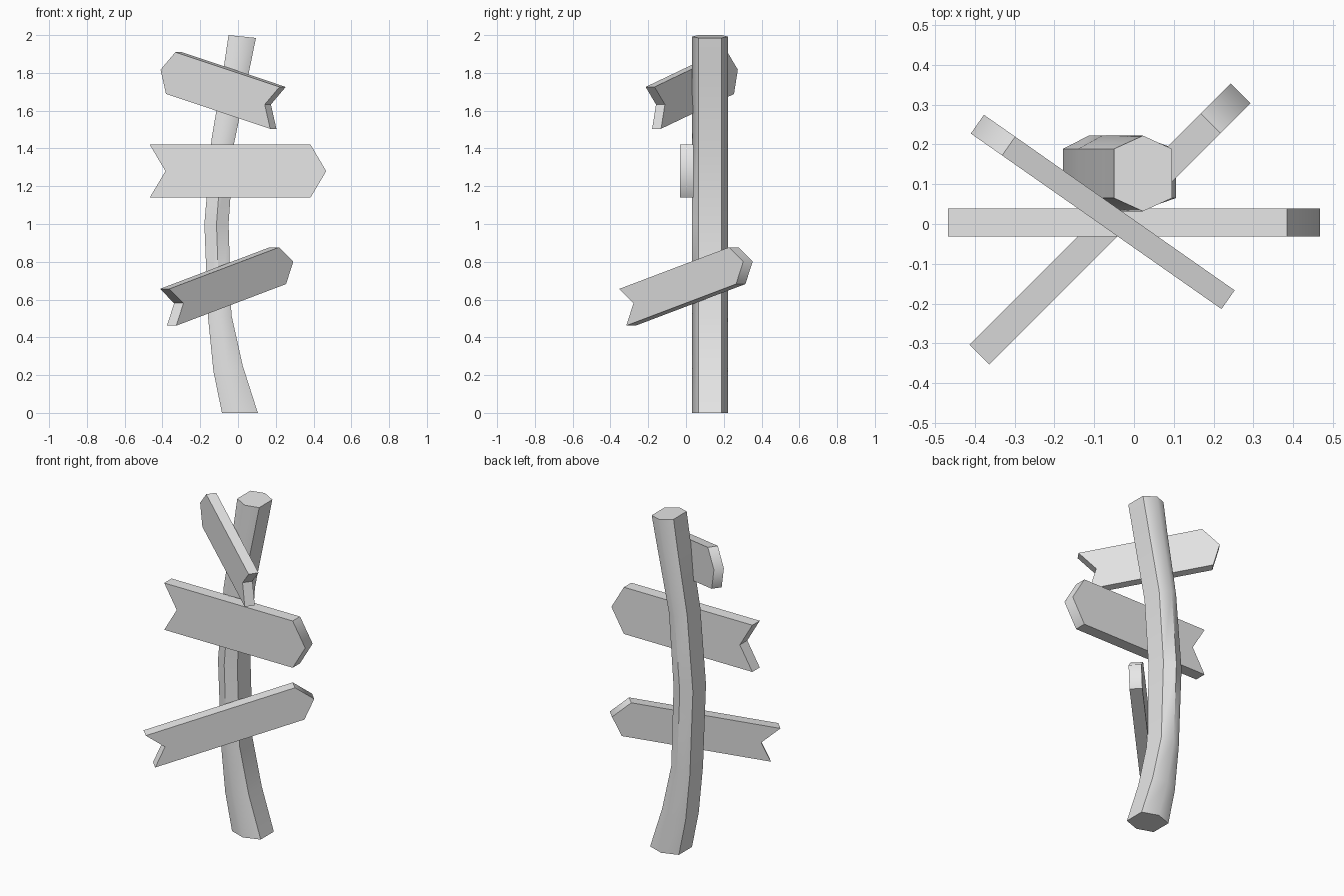
import bpy
import bmesh
from math import radians
from mathutils import Matrix

cube = bpy.data.objects.get("Cube")
if cube:
    bpy.data.objects.remove(cube, do_unlink=True)

# Single plain grey
grey = bpy.data.materials.new("plain_grey")
grey.use_nodes = True
colour = (0.8, 0.8, 0.8, 1)
grey.diffuse_color = colour
grey.node_tree.nodes["Principled BSDF"].inputs["Base Color"].default_value = colour


def finish(bm, name):
    bmesh.ops.recalc_face_normals(bm, faces=bm.faces)
    mesh = bpy.data.meshes.new(name)
    bm.to_mesh(mesh)
    bm.free()
    mesh.materials.append(grey)
    obj = bpy.data.objects.new(name, mesh)
    bpy.context.collection.objects.link(obj)
    return obj


# Bent six-sided post: each ring is given by its left and right side in x, z
def make_post(name, rings, y_mid, y_side, y_ridge):
    bm = bmesh.new()
    loops = []
    for (xa, za), (xb, zb) in rings:
        xm, zm = (xa + xb) / 2, (za + zb) / 2
        section = [(xa, -y_side, za), (xm, -y_ridge, zm), (xb, -y_side, zb),
                   (xb, y_side, zb), (xm, y_ridge, zm), (xa, y_side, za)]
        loops.append([bm.verts.new((x, y_mid + y, z)) for x, y, z in section])
    for low, high in zip(loops, loops[1:]):
        for i in range(6):
            j = (i + 1) % 6
            bm.faces.new((low[i], low[j], high[j], high[i]))
    bm.faces.new(loops[0])
    bm.faces.new(loops[-1])
    return finish(bm, name)


post = make_post("post", [
    ((-0.085, 0), (0.105, 0)),
    ((-0.13, 0.22), (0.025, 0.25)),
    ((-0.158, 0.50), (-0.035, 0.52)),
    ((-0.178, 1.0), (-0.05, 1.0)),
    ((-0.14, 1.45), (-0.02, 1.43)),
    ((-0.077, 1.82), (0.055, 1.79)),
    ((-0.05, 2.0), (0.095, 1.985)),
], 0.127, 0.062, 0.095)

bpy.ops.object.select_all(action='DESELECT')
bpy.context.view_layer.objects.active = post
post.select_set(True)
bpy.ops.object.shade_smooth_by_angle(angle=radians(55))


# Arrow board: pointed at one end, notched at the other
def make_board(name, centre, yaw, pitch, scale):
    end, shoulder, half_h, half_t = 0.467, 0.384, 0.14, 0.035
    outline = [(-end, half_h), (-shoulder, 0), (-end, -half_h),
               (shoulder, -half_h), (end, 0), (shoulder, half_h)]
    bm = bmesh.new()
    front = [bm.verts.new((x, -half_t, z)) for x, z in outline]
    back = [bm.verts.new((x, half_t, z)) for x, z in outline]
    bm.faces.new(front)
    bm.faces.new(back)
    for i in range(6):
        j = (i + 1) % 6
        side = bm.faces.new((front[i], front[j], back[j], back[i]))
        side.smooth = i in (3, 4)  # softly shaded tip
    bm.transform(Matrix.Translation(centre)
                 @ Matrix.Rotation(radians(yaw), 4, 'Z')
                 @ Matrix.Rotation(radians(-pitch), 4, 'Y')
                 @ Matrix.Diagonal((*scale, 1)))
    return finish(bm, name)


make_board("top_board", (-0.091, 0.039, 1.716), 145, 15.3, (0.82, 0.82, 0.82))
make_board("middle_board", (0, 0.004, 1.28), 0, 0, (1, 1, 1))
make_board("bottom_board", (-0.051, 0.009, 0.68), 45, 15, (1, 1, 0.72))
